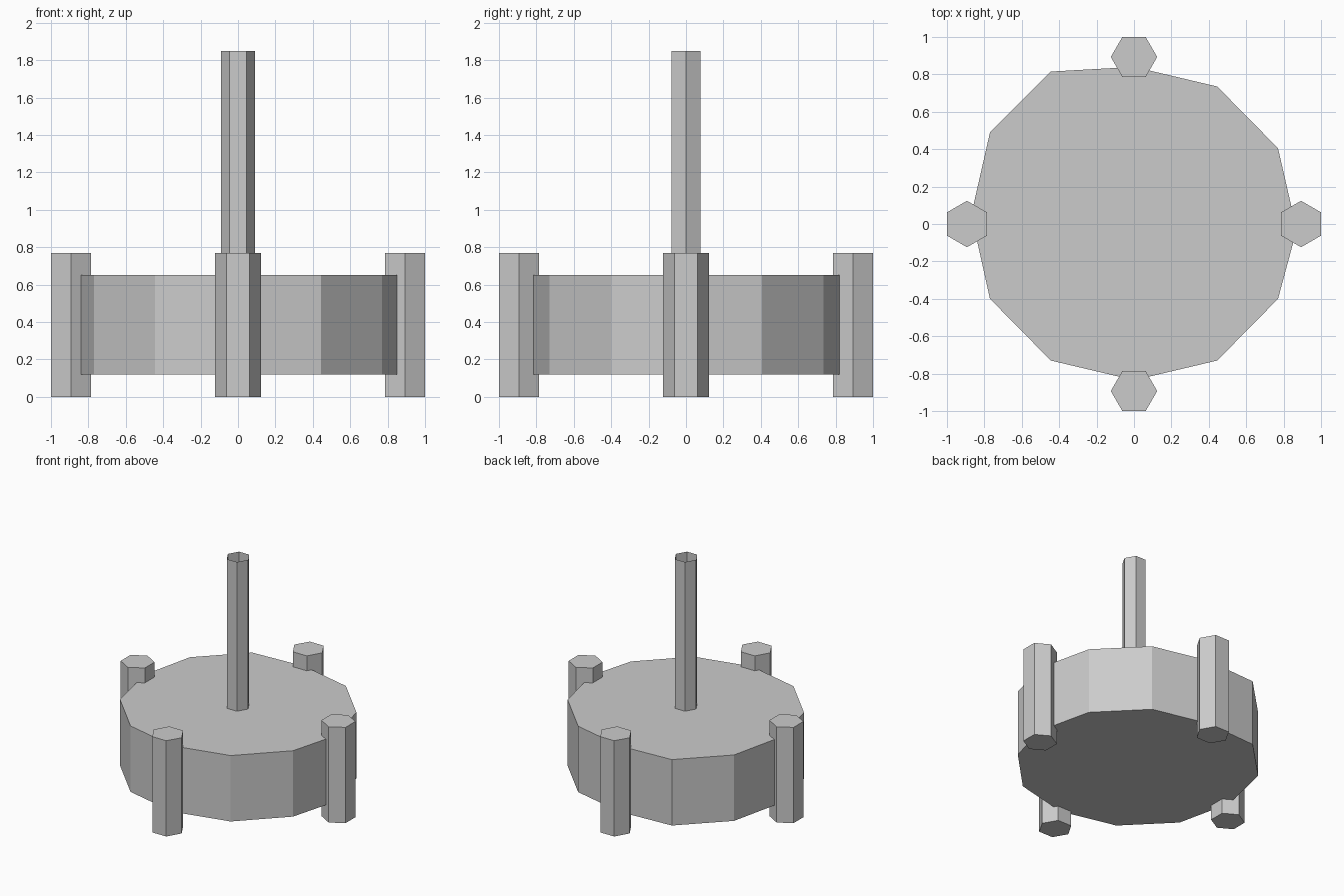
import bpy, bmesh
from math import cos, sin, pi

if "Cube" in bpy.data.objects:
    bpy.data.objects.remove(bpy.data.objects["Cube"])


def prism(name, outline, z0, z1, caps=True):
    """Extrude a counter-clockwise outline from z0 to z1."""
    bm = bmesh.new()
    low = [bm.verts.new((x, y, z0)) for x, y in outline]
    high = [bm.verts.new((x, y, z1)) for x, y in outline]
    n = len(outline)
    for i in range(n):
        j = (i + 1) % n
        bm.faces.new((low[i], low[j], high[j], high[i]))
    if caps:
        bm.faces.new(low[::-1])
        bm.faces.new(high)
    mesh = bpy.data.meshes.new(name)
    bm.to_mesh(mesh)
    bm.free()
    obj = bpy.data.objects.new(name, mesh)
    bpy.context.collection.objects.link(obj)
    return obj


def hexagon(cx, cy, radius, turn=0.0):
    return [(cx + radius * cos(turn + i * pi / 3),
             cy + radius * sin(turn + i * pi / 3)) for i in range(6)]


# Twelve-sided drum, slightly pulled out at its back left corner
drum_outline = [(0.87, -0.03), (0.77, 0.405), (0.445, 0.735), (0, 0.84),
                (-0.445, 0.815), (-0.77, 0.49), (-0.87, 0.05), (-0.77, -0.4),
                (-0.445, -0.73), (0, -0.835), (0.445, -0.73), (0.77, -0.4)]
prism("drum", drum_outline, 0.12, 0.65)

# Four hexagonal legs, each with a flat side facing outward
for i, side in enumerate(("right", "back", "left", "front")):
    a = i * pi / 2
    prism(side + "_leg",
          hexagon(0.893 * cos(a), 0.893 * sin(a), 0.124, a + pi / 6), 0, 0.77)

# Open hollow pipe standing on the drum
prism("pipe", hexagon(0, 0, 0.09), 0.65, 1.85, caps=False)
